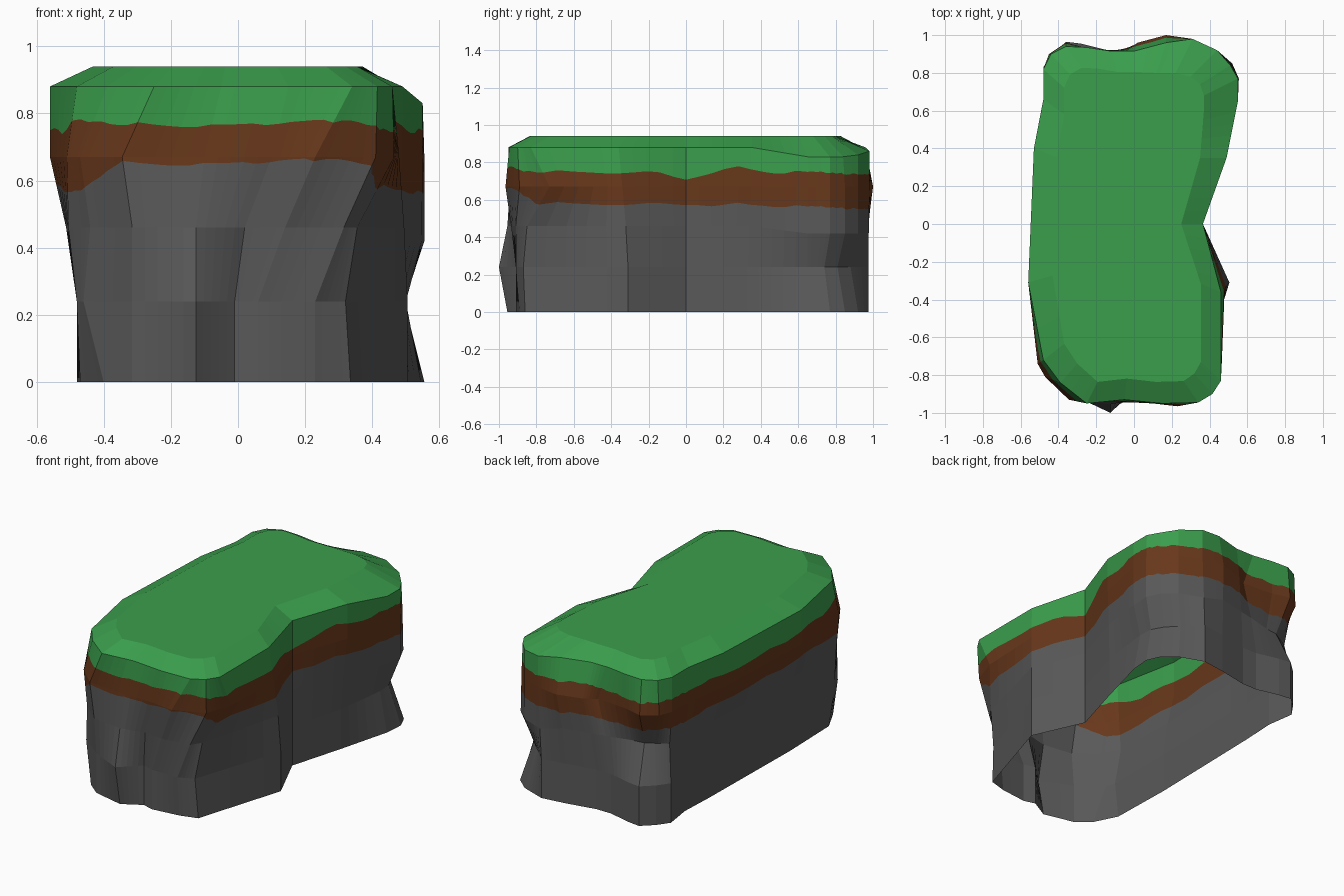
import bpy, bmesh, math, random
from mathutils import Vector

if "Cube" in bpy.data.objects:
    bpy.data.objects.remove(bpy.data.objects["Cube"])

random.seed(4)

# Outlines, counter-clockwise from the front left corner
RIM = [(-.48, -.72), (-.39, -.84), (-.25, -.95), (-.05, -.93), (.15, -.95), (.34, -.945), (.415, -.90),
       (.46, -.83), (.46, -.36), (.365, 0), (.49, .35), (.55, .65), (.55, .77), (.51, .84), (.44, .92),
       (.31, .98), (.17, .96), (0, .915), (-.12, .915), (-.25, .935), (-.36, .94), (-.44, .90),
       (-.48, .82), (-.48, .66), (-.53, .40), (-.56, -.31)]
MID = [(-.51, -.74), (-.47, -.81), (-.345, -.93), (-.10, -.94), (.10, -.95), (.23, -.965), (.41, -.89),
       (.465, -.73), (.48, -.34), (.365, 0), (.49, .35), (.55, .65), (.555, .77), (.51, .85), (.44, .92),
       (.31, .98), (.17, 1.0), (.02, .96), (-.05, .915), (-.25, .93), (-.36, .96), (-.45, .90),
       (-.48, .82), (-.48, .66), (-.53, .40), (-.56, -.31)]
BASE = [(-.47, -.70), (-.40, -.84), (-.315, -.91), (-.125, -.955), (-.01, -.89), (.06, -.91), (.23, -.89),
        (.335, -.86), (.505, -.31), (.365, 0), (.46, .33), (.545, .65), (.555, .77), (.52, .85), (.44, .92),
        (.29, .975), (.14, .955), (-.04, .92), (-.14, .92), (-.28, .955), (-.36, .965), (-.43, .90),
        (-.48, .83), (-.455, .66), (-.465, .45), (-.48, -.31)]
# Local dents at knee height and ledge height, and the wider slopes of the plateau
KNEE = {0: (-.48, -.74), 1: (-.46, -.80), 3: (-.125, -1.0), 6: (.23, -.91), 7: (.32, -.87),
        11: (.50, .65), 12: (.495, .74), 13: (.455, .81), 14: (.39, .88)}
LEDGE = {0: (-.505, -.72), 1: (-.44, -.82), 2: (-.315, -.93), 3: (-.125, -.955), 4: (.02, -.92),
         5: (.14, -.935), 6: (.315, -.91), 7: (.355, -.85), 19: (-.25, .88), 20: (-.33, .87),
         21: (-.38, .84), 22: (-.45, .80), 23: (-.46, .66), 24: (-.48, .43)}
PLATEAU = {9: (.25, 0), 10: (.35, .35), 11: (.37, .60), 12: (.37, .68), 13: (.35, .74), 14: (.30, .78),
           15: (.22, .80), 16: (.12, .80)}
N = len(RIM)
SPLIT = 5          # extra columns per facet for the ragged colour edges


def corner_column(i):
    """Rock profile at one outline corner, from ground to top plateau."""
    base, mid, rim = (Vector(r[i]) for r in (BASE, MID, RIM))
    knee = KNEE.get(i, base)
    ledge = LEDGE.get(i, base.lerp(mid, .4))
    ledge_z = .42 if 11 <= i <= 15 else .46
    rim_z = {11: .83, 12: .83, 13: .83, 14: .84, 15: .86}.get(i, .88)
    top = PLATEAU.get(i, (rim.x * .77, rim.y * .88))
    return [base.to_3d(), (*knee, .24), (*ledge, ledge_z), (*mid, .67), (*rim, rim_z), (*top, .94)]


def at_height(a, b, z):
    return a.lerp(b, (z - a.z) / (b.z - a.z))


def ramp(v, start, width):
    return min(1, max(0, (v - start) / width))


def edge_heights(x, y):
    """Heights of the ragged stone/soil and soil/grass edges."""
    front = ramp(-y, .75, .15) * ramp(x, -.5, .15)
    corner = ramp(-y, .6, .15) * ramp(-x, .4, .1)
    right = ramp(x, 0, .2)
    wave = .008 * math.sin(14 * y + 9 * x) + random.uniform(-.006, .006)
    brown = .575 + .08 * front - .015 * ramp(y, .4, .2) + wave
    green = .745 + .025 * front + .045 * corner + wave
    green += right * (.025 * math.exp(-((y - .27) / .15) ** 2) - .035 * math.exp(-(y / .1) ** 2))
    return min(brown, .665), max(green, .68)


corners = [[Vector(p) for p in corner_column(i)] for i in range(N)]
bm = bmesh.new()
columns = []
for i in range(N):
    for s in range(SPLIT):
        p = [a.lerp(b, s / SPLIT) for a, b in zip(corners[i], corners[(i + 1) % N])]
        brown_z, green_z = edge_heights(p[3].x, p[3].y)
        p.insert(4, at_height(p[3], p[4], green_z))
        p.insert(3, at_height(p[2], p[3], brown_z))
        columns.append([bm.verts.new(v) for v in p])

# Walls: stone, then soil, then grass (underside stays open)
BANDS = [0, 0, 0, 1, 1, 2, 2]
for a, b in zip(columns, columns[1:] + columns[:1]):
    for k, band in enumerate(BANDS):
        bm.faces.new((a[k], b[k], b[k + 1], a[k + 1])).material_index = band

# Flat grass plateau
bm.faces.new([c[-1] for c in columns]).material_index = 2

mesh = bpy.data.meshes.new("grassy_cliff")
bm.to_mesh(mesh)
bm.free()
for name, col in (("stone grey", (.100, .100, .100, 1)), ("soil brown", (.138, .039, .011, 1)),
                  ("grass green", (.043, .342, .073, 1))):
    m = bpy.data.materials.new(name)
    m.diffuse_color = col
    m.use_nodes = True
    m.node_tree.nodes["Principled BSDF"].inputs["Base Color"].default_value = m.diffuse_color
    mesh.materials.append(m)
bpy.context.collection.objects.link(bpy.data.objects.new("grassy_cliff", mesh))
